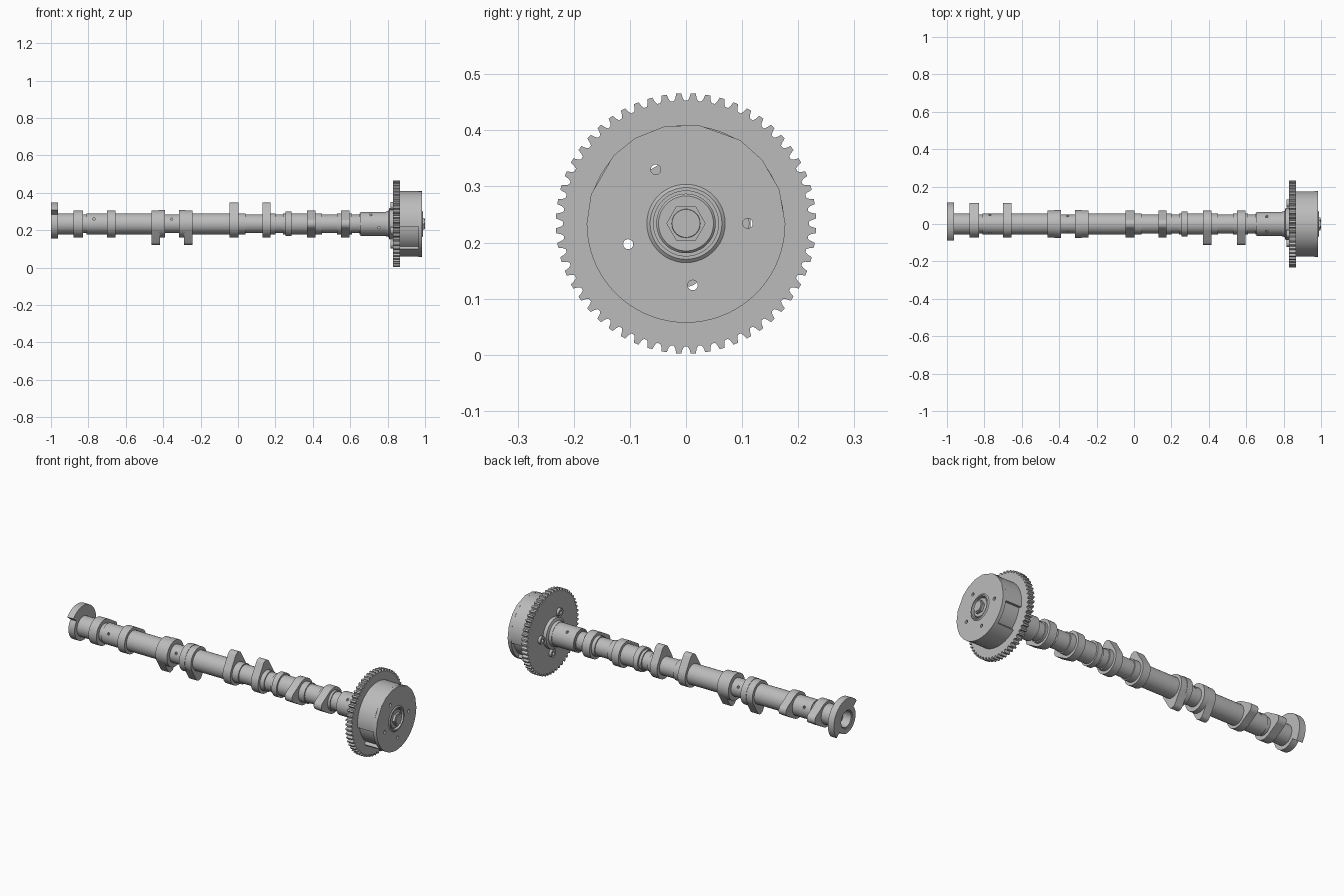
import bpy, bmesh
from math import sin, cos, pi, radians, acos
from mathutils import Vector

cube = bpy.data.objects.get("Cube")
if cube:
    bpy.data.objects.remove(cube)

AXIS = 0.234  # height of the shaft axis

steel = bpy.data.materials.new("grey steel")
steel.use_nodes = True
steel.diffuse_color = (0.5, 0.5, 0.5, 1)
bsdf = next(n for n in steel.node_tree.nodes if n.type == "BSDF_PRINCIPLED")
bsdf.inputs["Base Color"].default_value = (0.5, 0.5, 0.5, 1)


def finish(name, bm, helper=False):
    bmesh.ops.recalc_face_normals(bm, faces=bm.faces)
    mesh = bpy.data.meshes.new(name)
    bm.to_mesh(mesh)
    bm.free()
    mesh.materials.append(steel)
    ob = bpy.data.objects.new(name, mesh)
    bpy.context.collection.objects.link(ob)
    ob.location.z = AXIS
    if helper:
        ob.hide_render = True
        ob.hide_viewport = True
    return ob


def lathe(name, profile, n=48):
    """Revolve (x, radius) points about the shaft axis; radius 0 closes an end."""
    bm = bmesh.new()
    rings = []
    for x, r in profile:
        if r == 0:
            rings.append([bm.verts.new((x, 0, 0))] * n)
        else:
            rings.append([bm.verts.new((x, r * cos(2 * pi * i / n), r * sin(2 * pi * i / n)))
                          for i in range(n)])
    for a, b in zip(rings, rings[1:]):
        for i in range(n):
            j = (i + 1) % n
            quad = list(dict.fromkeys((a[i], a[j], b[j], b[i])))
            bm.faces.new(quad)
    return finish(name, bm)


def add_prism(bm, outline, x0, x1):
    """Extrude a (y, z) outline along x."""
    a = [bm.verts.new((x0, y, z)) for y, z in outline]
    b = [bm.verts.new((x1, y, z)) for y, z in outline]
    bm.faces.new(a)
    bm.faces.new(b[::-1])
    for i in range(len(a)):
        j = (i + 1) % len(a)
        bm.faces.new((a[i], b[i], b[j], a[j]))


def prism(name, outline, x0, x1):
    bm = bmesh.new()
    add_prism(bm, outline, x0, x1)
    return finish(name, bm)


def polar(r, deg):
    return r * cos(radians(deg)), r * sin(radians(deg))


def circle(r, n, cy=0, cz=0):
    return [(cy + r * cos(2 * pi * i / n), cz + r * sin(2 * pi * i / n)) for i in range(n)]


def cut(ob, cutter):
    mod = ob.modifiers.new("cut", "BOOLEAN")
    mod.operation = "DIFFERENCE"
    mod.object = cutter
    mod.solver = "EXACT"


def cam_outline(direction, base=0.072, nose=0.028, reach=0.113, n=20):
    """Base circle and nose circle joined by their common tangents."""
    d = reach - nose
    t = acos((base - nose) / d)
    pts = []
    for i in range(n + 1):
        a = direction - t + 2 * t * i / n
        pts.append((d * cos(direction) + nose * cos(a), d * sin(direction) + nose * sin(a)))
    for i in range(2 * n + 1):
        a = direction + t + (2 * pi - 2 * t) * i / (2 * n)
        pts.append((base * cos(a), base * sin(a)))
    return pts


# Shaft with thinner necks and a thicker drive end
shaft_profile = [(-0.95, 0.0), (-0.95, 0.04), (-0.995, 0.045), (-0.995, 0.056)]
for x0, x1 in [(-0.83, -0.81), (-0.39, -0.31), (0.04, 0.13), (0.2, 0.24), (0.45, 0.53), (0.61, 0.65)]:
    shaft_profile += [(x0, 0.056), (x0, 0.05), (x1, 0.05), (x1, 0.056)]
shaft_profile += [(0.655, 0.056), (0.655, 0.064), (0.8, 0.064), (0.8, 0.0)]
shaft = lathe("camshaft_tube", shaft_profile)

# Oil holes in the shaft
bm = bmesh.new()
for x, z in [(-0.77, 0.025), (-0.355, 0.025), (0.71, 0.05), (0.755, -0.02)]:
    for side in (-1, 1):
        res = bmesh.ops.create_cone(bm, cap_ends=True, segments=10, radius1=0.007,
                                    radius2=0.007, depth=0.04)
        for v in res["verts"]:
            v.co = Vector((x + v.co.x, side * 0.055 + v.co.z, z + v.co.y))
oil_cutter = finish("oil_hole_cutter", bm, True)
cut(shaft, oil_cutter)

# Cam lobes: start, end, direction in degrees (0 = back, 90 = up)
lobes = [(-0.88, -0.83, 0), (-0.70, -0.655, 0), (-0.463, -0.418, 270), (-0.29, -0.243, 270),
         (-0.045, 0.002, 90), (0.13, 0.175, 90), (0.37, 0.415, 180), (0.55, 0.597, 180)]
for i, (x0, x1, deg) in enumerate(lobes):
    prism(f"cam_lobe_{i + 1}", cam_outline(radians(deg)), x0, x1)

# Plain bearing collars
for i, (x0, x1, r) in enumerate([(-0.425, -0.39, 0.074), (-0.315, -0.28, 0.074), (0.255, 0.285, 0.066)]):
    prism(f"bearing_collar_{i + 1}", circle(r, 48), x0, x1)

# Sensor wheel at the far end: a raised sector on a round disc, with an open bore
outline = [polar(0.115, -38 + 178 * i / 30) for i in range(31)]
outline += [polar(0.078, 140 + 182 * i / 30) for i in range(31)]
wheel = prism("sensor_wheel", outline, -1.0, -0.962)
bm = bmesh.new()
add_prism(bm, circle(0.05, 40), -1.05, -0.9)
bore_cutter = finish("bore_cutter", bm, True)
cut(wheel, bore_cutter)

# Toothed gear
TEETH = 56
outline = []
for i in range(TEETH):
    for f, r in [(0.12, 0.219), (0.24, 0.224), (0.33, 0.232), (0.67, 0.232), (0.76, 0.224), (0.88, 0.219)]:
        outline.append(polar(r, 90 + 360 * (i + f) / TEETH))
gear = prism("timing_gear", outline, 0.83, 0.865)

# Phaser drum with side pockets
outline = []
for deg in range(0, 360, 5):
    pocket = 185 <= deg <= 230 or 310 <= deg <= 350
    edge = deg in (185, 230, 310, 350)
    if edge:
        pair = [polar(0.175, deg), polar(0.157, deg)]
        outline += pair if deg in (185, 310) else pair[::-1]
    else:
        outline.append(polar(0.157 if pocket else 0.175, deg))
drum = prism("phaser_drum", outline, 0.86, 0.967)

# Drum cover with flats along its upper rim
flats = [0, 20, 40, 57, 83, 103, 121, 137, 163]
cover = prism("drum_cover", [polar(0.177, d) for d in flats + list(range(180, 360, 5))], 0.965, 0.985)

# Through holes and centre recess
holes = [(-0.054, 0.096), (0.11, 0.0), (-0.103, -0.037), (0.012, -0.11)]
bm = bmesh.new()
for y, z in holes:
    add_prism(bm, circle(0.009, 16, y, z), 0.8, 1.05)
hole_cutter = finish("through_hole_cutter", bm, True)
bm = bmesh.new()
add_prism(bm, circle(0.06, 48), 0.955, 1.05)
recess_cutter = finish("centre_recess_cutter", bm, True)
for ob in (gear, drum, cover):
    cut(ob, hole_cutter)
for ob in (drum, cover):
    cut(ob, recess_cutter)

# Hollow bosses behind the gear
for i, (y, z) in enumerate(holes):
    boss = prism(f"gear_boss_{i + 1}", circle(0.021, 24, y, z), 0.815, 0.832)
    cut(boss, hole_cutter)

# Collar between shaft and gear
lathe("gear_collar", [(0.79, 0), (0.79, 0.066), (0.805, 0.07), (0.81, 0.085), (0.835, 0.085), (0.835, 0)])

# Centre ring, washer and hex bolt
lathe("centre_ring", [(0.96, 0.058), (0.99, 0.058), (0.99, 0.064), (0.984, 0.071), (0.96, 0.071), (0.96, 0.058)])
lathe("bolt_washer", [(0.95, 0), (0.95, 0.053), (0.979, 0.053), (0.983, 0.049), (0.983, 0)])
prism("hex_bolt_head", circle(0.035, 6), 0.975, 0.997)
lathe("bolt_crown", [(0.99, 0), (0.99, 0.027), (1.0, 0.025), (1.0, 0)], 32)

# Smooth round walls, crisp edges
bpy.ops.object.select_all(action="DESELECT")
for ob in bpy.context.collection.objects:
    if ob.type == "MESH" and steel.name in ob.data.materials and not ob.hide_viewport:
        ob.select_set(True)
        bpy.context.view_layer.objects.active = ob
bpy.ops.object.shade_smooth_by_angle(angle=radians(30))
